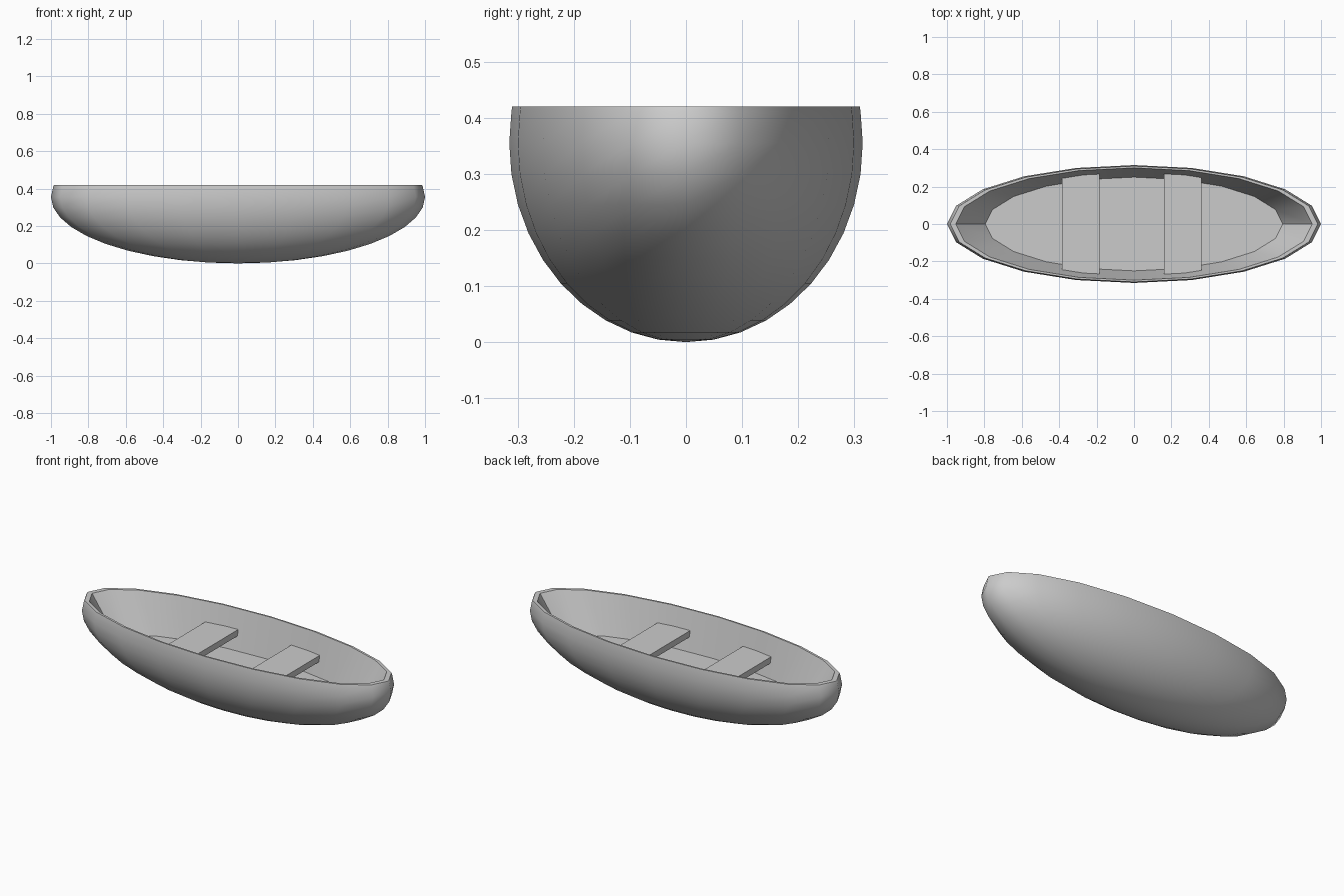
import bpy, bmesh, math

if "Cube" in bpy.data.objects:
    bpy.data.objects.remove(bpy.data.objects["Cube"])

N = 20                          # sides around the hull
RY, RZ, CZ = 0.315, 0.355, 0.355  # half width, half depth, widest height
RIM_Z, FLOOR_Z = 0.42, 0.195


def mesh_object(name, bm):
    bmesh.ops.recalc_face_normals(bm, faces=bm.faces)
    me = bpy.data.meshes.new(name)
    bm.to_mesh(me)
    bm.free()
    ob = bpy.data.objects.new(name, me)
    bpy.context.collection.objects.link(ob)
    return ob


# Hull profile: keel to rim on the outside, then rim to floor on the inside
outer = [(math.sin(math.radians(9 * k)), CZ - RZ * math.cos(math.radians(9 * k)))
         for k in range(1, 12)]
outer.append((math.sqrt(1 - ((RIM_Z - CZ) / RZ) ** 2), RIM_Z))
profile = outer + [(0.953, RIM_Z), (0.795, FLOOR_Z)]

bm = bmesh.new()
rings = []
for s, z in profile:
    rings.append([bm.verts.new((s * math.cos(i * math.tau / N),
                                s * RY * math.sin(i * math.tau / N), z))
                  for i in range(N)])
keel = bm.verts.new((0, 0, 0))
hull_faces = set()
for i in range(N):
    j = (i + 1) % N
    hull_faces.add(bm.faces.new((keel, rings[0][j], rings[0][i])))
    for k in range(len(rings) - 1):
        a, b = rings[k], rings[k + 1]
        f = bm.faces.new((a[i], a[j], b[j], b[i]))
        if k < len(outer) - 1:
            hull_faces.add(f)
bm.faces.new(rings[-1])
bmesh.ops.recalc_face_normals(bm, faces=bm.faces)

# Smooth outside; crisp rim, floor edge and inner bow corners
for f in bm.faces:
    f.smooth = True
for e in bm.edges:
    outside = all(f in hull_faces for f in e.link_faces)
    e.smooth = outside or e.calc_face_angle() < math.radians(30)
mesh_object("hull", bm)

# Two bench seats running into the hull walls
for name, x in (("rear_seat", -0.285), ("forward_seat", 0.26)):
    bm = bmesh.new()
    bmesh.ops.create_cube(bm, size=1)
    for v in bm.verts:
        v.co = (x + v.co.x * 0.2, v.co.y * 0.55, 0.292 + v.co.z * 0.036)
    mesh_object(name, bm)
